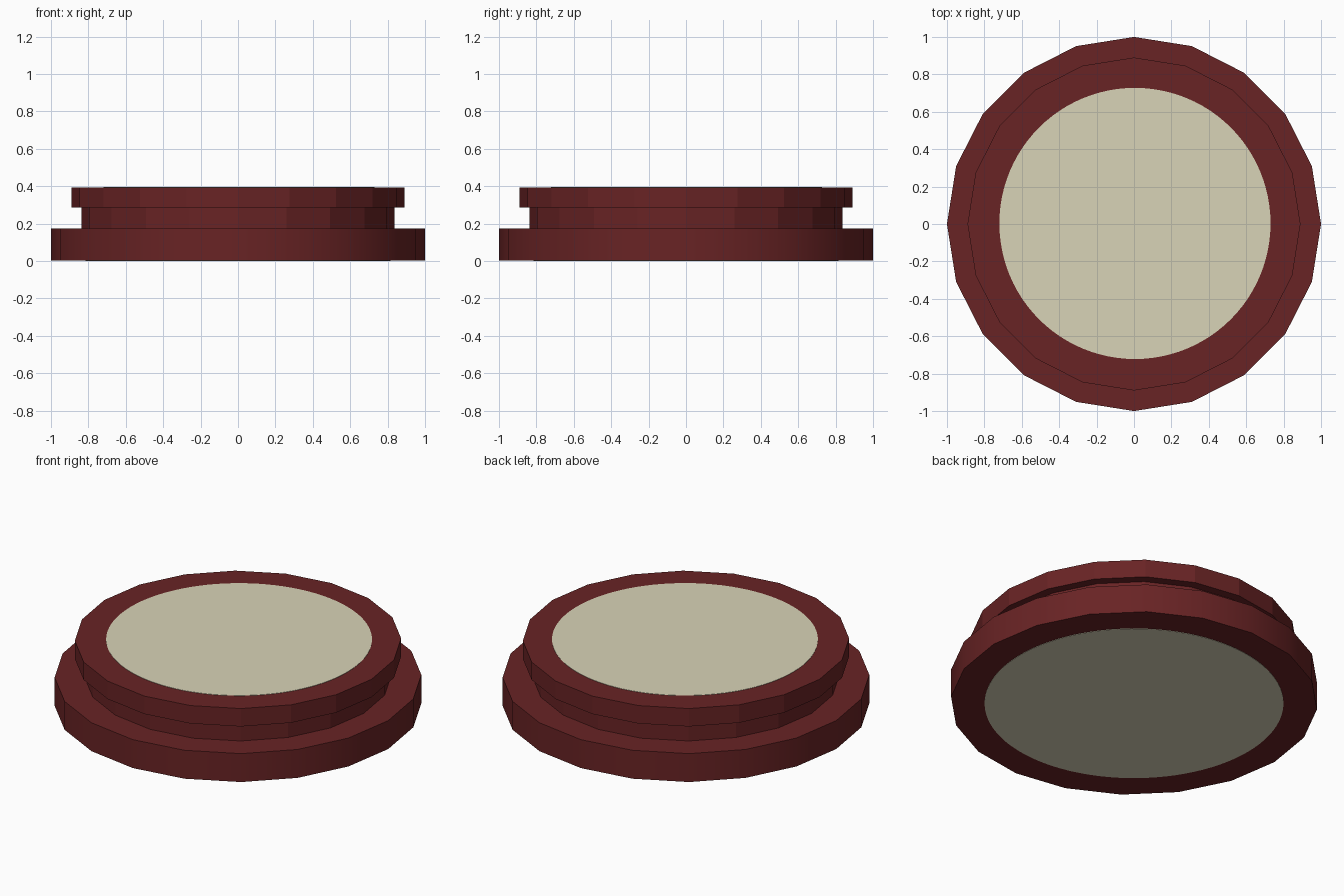
import bpy, bmesh, math

if "Cube" in bpy.data.objects:
    bpy.data.objects.remove(bpy.data.objects["Cube"])

SIDES = 20


def material(name, rgb):
    m = bpy.data.materials.new(name)
    m.diffuse_color = (*rgb, 1.0)
    m.use_nodes = True
    m.node_tree.nodes["Principled BSDF"].inputs["Base Color"].default_value = m.diffuse_color
    return m


red = material("dark red", (0.14, 0.017, 0.018))
cream = material("cream", (0.69, 0.655, 0.475))


def lathe(name, profile, sides, mat, smooth_below=0.0, centre=(0, 0)):
    """Spin a closed (radius, z) profile into a solid with capped ends."""
    bm = bmesh.new()
    rings = []
    for r, z in profile:
        rings.append([bm.verts.new((centre[0] + r * math.cos(2 * math.pi * i / sides),
                                    centre[1] + r * math.sin(2 * math.pi * i / sides), z))
                      for i in range(sides)])
    for a, b in zip(rings, rings[1:]):
        for i in range(sides):
            j = (i + 1) % sides
            bm.faces.new((a[i], a[j], b[j], b[i]))
    bm.faces.new(rings[0][::-1])
    bm.faces.new(rings[-1])
    bm.normal_update()
    # smooth only the upright side faces of the chosen height, keep corners sharp
    for f in bm.faces:
        f.smooth = abs(f.normal.z) < 0.5 and f.calc_center_median().z < smooth_below
    for e in bm.edges:
        e.smooth = e.calc_face_angle(0) < math.radians(30)
    me = bpy.data.meshes.new(name)
    bm.to_mesh(me)
    bm.free()
    me.materials.append(mat)
    ob = bpy.data.objects.new(name, me)
    bpy.context.collection.objects.link(ob)
    return ob


# stepped body: wide base, recessed neck, overhanging rim
lathe("stepped_body", [(1.0, 0.002), (1.0, 0.173), (0.837, 0.173), (0.837, 0.285),
                       (0.89, 0.285), (0.89, 0.393)], SIDES, red, smooth_below=0.15)

# round cream inlays on the top and the underside
lathe("top_disc", [(0.725, 0.390), (0.725, 0.395)], 96, cream, centre=(0.005, 0.003))
lathe("bottom_disc", [(0.815, 0.0), (0.815, 0.005)], 96, cream)
